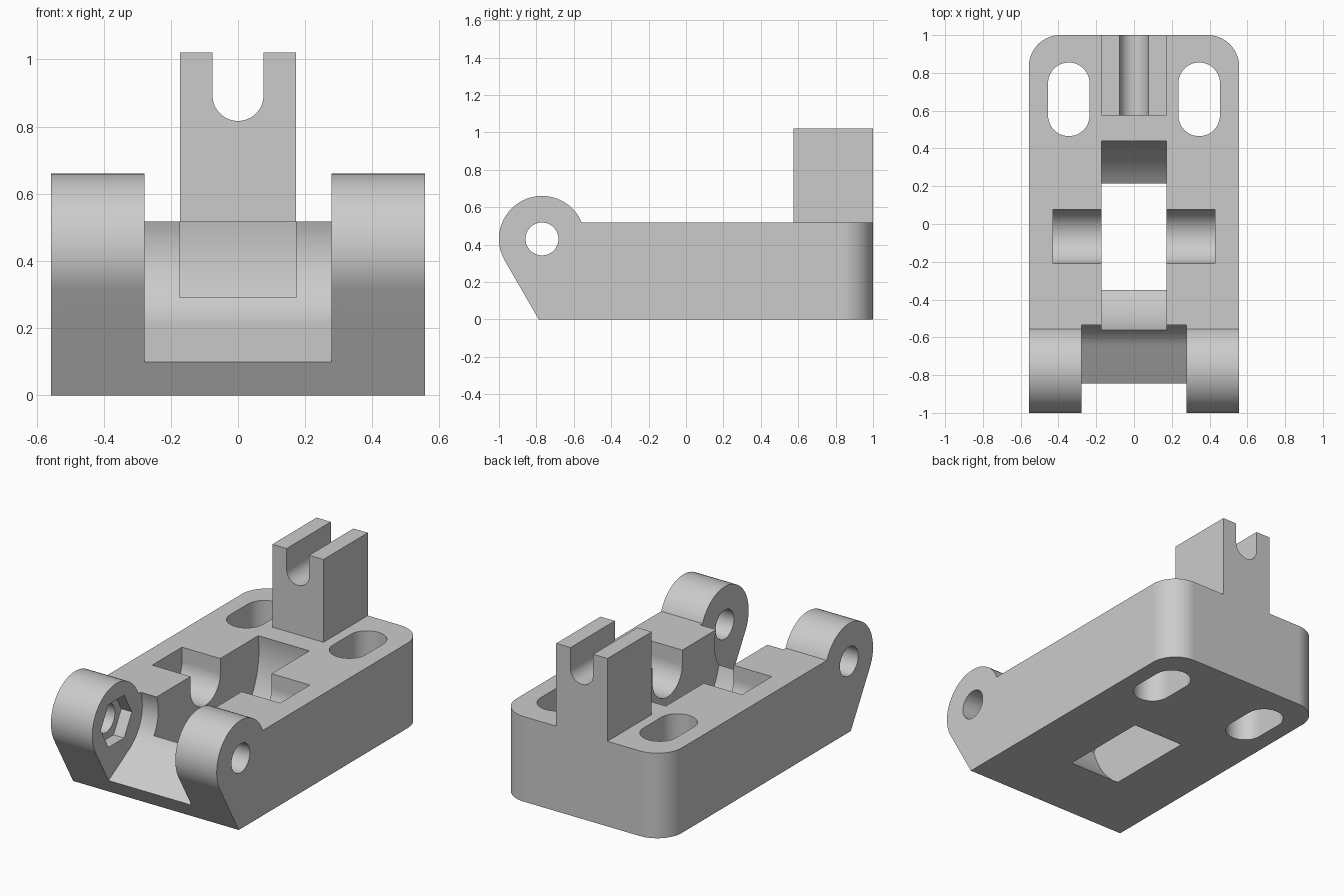
import bpy, bmesh, math

if "Cube" in bpy.data.objects:
    bpy.data.objects.remove(bpy.data.objects["Cube"])

GREY = bpy.data.materials.new("light_grey")
GREY.diffuse_color = (0.6, 0.6, 0.6, 1)
GREY.use_nodes = True
GREY.node_tree.nodes["Principled BSDF"].inputs["Base Color"].default_value = GREY.diffuse_color


def arc(cu, cv, r, a0, a1, n=24):
    """Points along an arc, angles in degrees."""
    return [(cu + r * math.cos(math.radians(a0 + (a1 - a0) * i / n)),
             cv + r * math.sin(math.radians(a0 + (a1 - a0) * i / n))) for i in range(n + 1)]


def circle(cu, cv, r, n=64):
    return arc(cu, cv, r, 0, 360, n)[:-1]


def prism(name, profile, axis, lo, hi):
    """Extrude a 2D profile along an axis between lo and hi."""
    place = {"X": lambda u, v, w: (w, u, v),
             "Y": lambda u, v, w: (u, w, v),
             "Z": lambda u, v, w: (u, v, w)}[axis]
    bm = bmesh.new()
    face = bm.faces.new([bm.verts.new(place(u, v, lo)) for u, v in profile])
    ext = bmesh.ops.extrude_face_region(bm, geom=[face])
    moved = [e for e in ext["geom"] if isinstance(e, bmesh.types.BMVert)]
    bmesh.ops.translate(bm, verts=moved, vec=place(0, 0, hi - lo))
    bmesh.ops.recalc_face_normals(bm, faces=bm.faces)
    mesh = bpy.data.meshes.new(name)
    bm.to_mesh(mesh)
    bm.free()
    mesh.materials.append(GREY)
    obj = bpy.data.objects.new(name, mesh)
    bpy.context.collection.objects.link(obj)
    return obj


def activate(obj):
    bpy.ops.object.select_all(action="DESELECT")
    obj.select_set(True)
    bpy.context.view_layer.objects.active = obj


def cut(obj, cutter):
    """Subtract the cutter and discard it."""
    mod = obj.modifiers.new("cut", "BOOLEAN")
    mod.operation, mod.solver, mod.object = "DIFFERENCE", "EXACT", cutter
    activate(obj)
    bpy.ops.object.modifier_apply(modifier=mod.name)
    bpy.data.objects.remove(cutter)


def finish(obj):
    activate(obj)
    bpy.ops.object.shade_smooth_by_angle(angle=math.radians(30))
    mod = obj.modifiers.new("flat_shading", "WEIGHTED_NORMAL")
    mod.keep_sharp = True


W, TOP = 0.557, 0.517            # half width and top of the base
HY, HZ, HR = -0.77, 0.43, 0.23   # hinge centre and lug radius
AY, AZ = -0.067, 0.43            # wheel axle centre

# Base with hinge lugs: side profile, block plus round nose with sloped underside
join = math.degrees(math.asin((TOP - HZ) / HR))
foot = HY + HR * math.cos(math.radians(210)) + (HZ - HR / 2) / math.sqrt(3)
base = prism("base", [(foot, 0), (1, 0), (1, TOP)] + arc(HY, HZ, HR, join, 210, 36),
             "X", -W, W)

# Rounded back corners
bm = bmesh.new()
bm.from_mesh(base.data)
corners = [e for e in bm.edges if all(v.co.y > 0.99 for v in e.verts)
           and abs(e.verts[0].co.z - e.verts[1].co.z) > 0.1]
bmesh.ops.bevel(bm, geom=corners, offset=0.167, segments=16, profile=0.5, affect="EDGES")
bm.to_mesh(base.data)
bm.free()

# Front notch between the lugs, with a sloped floor
CR = 0.25
low = arc(HY, HZ, CR, -60, 90, 32)
front = (-1.5, low[0][1] - (low[0][0] + 1.5) / math.sqrt(3))
cut(base, prism("notch_cutter", [front] + low + [(HY, 1), (-1.5, 1)], "X", -0.279, 0.279))

# Round wheel well, open at top and bottom
cut(base, prism("wheel_cutter", circle(AY, AZ, 0.514, 96), "X", -0.172, 0.172))

# U-shaped axle pockets on both sides of the well
cut(base, prism("axle_cutter", arc(AY, AZ, 0.143, 180, 360, 32)
                + [(AY + 0.143, 0.8), (AY - 0.143, 0.8)], "X", -0.43, 0.43))

# Hinge pin hole, and the hexagonal nut recess inside the left lug
cut(base, prism("pin_cutter", circle(HY, HZ, 0.088), "X", -0.8, 0.8))
cut(base, prism("nut_cutter", circle(HY, HZ, 0.15, 6), "X", -0.35, -0.2))

# Elongated mounting holes
for side in (-1, 1):
    cx = side * 0.345
    cut(base, prism("slot_cutter", arc(cx, 0.745, 0.11, 0, 180)
                    + arc(cx, 0.575, 0.11, 180, 360), "Z", -0.2, 0.8))
finish(base)

# Forked post with a U-shaped groove
post = prism("forked_post",
             [(0.172, TOP), (0.172, 1.02), (0.076, 1.02)]
             + arc(0, 0.893, 0.076, 0, -180, 32)
             + [(-0.076, 1.02), (-0.172, 1.02), (-0.172, TOP)], "Y", 0.575, 1.0)
finish(post)
